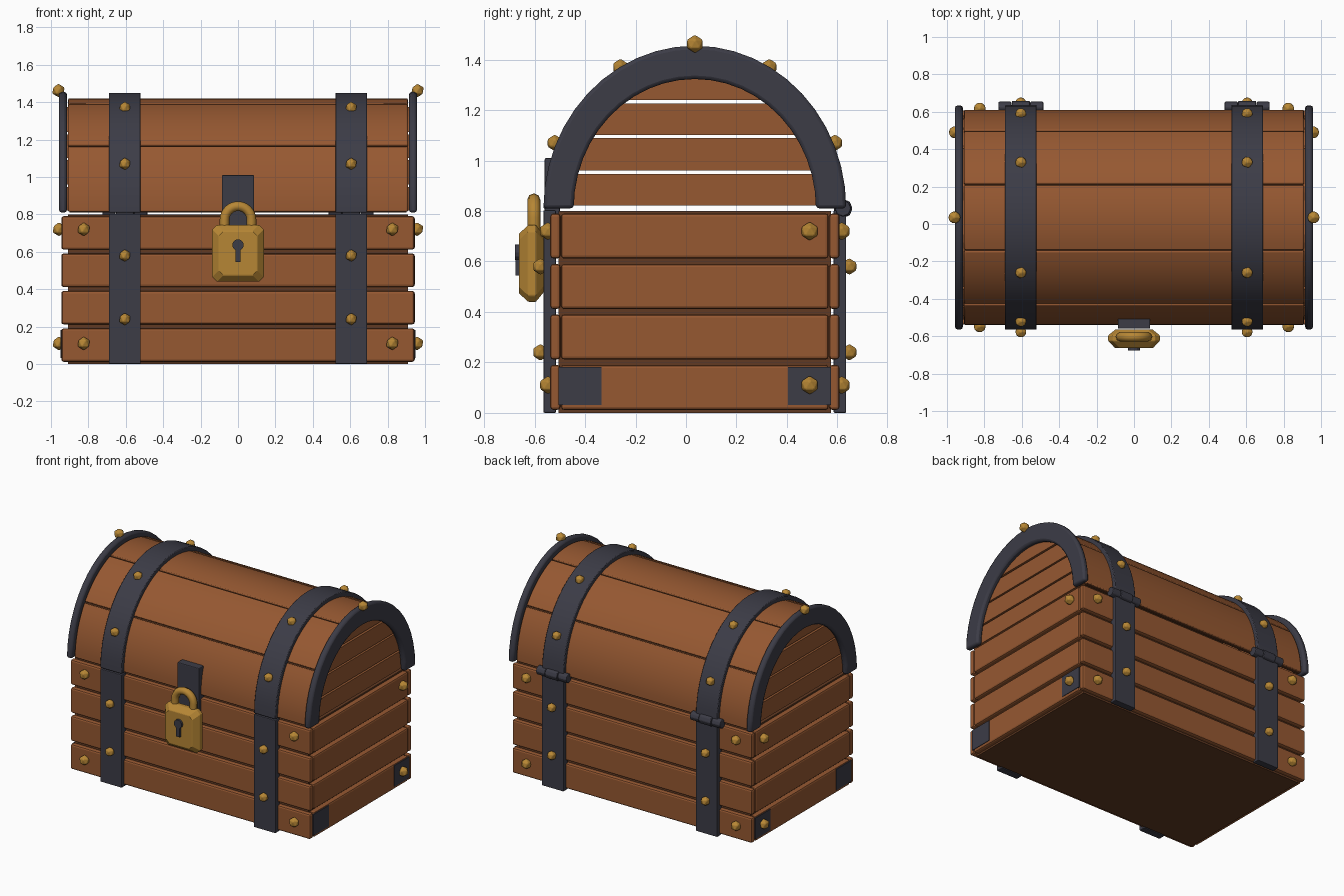
import bpy, bmesh, math
from mathutils import Vector

if "Cube" in bpy.data.objects:
    bpy.data.objects.remove(bpy.data.objects["Cube"])

def mat(name, rgb):
    m = bpy.data.materials.new(name)
    m.diffuse_color = (*rgb, 1)
    m.use_nodes = True
    m.node_tree.nodes["Principled BSDF"].inputs["Base Color"].default_value = m.diffuse_color
    return m

WOOD = mat("brown wood", (0.305, 0.098, 0.031))
DARK = mat("dark wood", (0.12, 0.042, 0.016))
IRON = mat("dark iron", (0.045, 0.045, 0.062))
GOLD = mat("gold", (0.47, 0.24, 0.035))

CY, SPRING = 0.035, 0.81        # depth centre and lid spring line

def finish(name, bm, material, bevel=0.0, smooth=False):
    bmesh.ops.recalc_face_normals(bm, faces=bm.faces)
    me = bpy.data.meshes.new(name)
    bm.to_mesh(me)
    bm.free()
    ob = bpy.data.objects.new(name, me)
    bpy.context.collection.objects.link(ob)
    me.materials.append(material)
    if bevel:
        mod = ob.modifiers.new("bevel", 'BEVEL')
        mod.width, mod.segments, mod.limit_method = bevel, 2, 'ANGLE'
        mod.angle_limit = math.radians(40)
    if smooth:
        bpy.ops.object.select_all(action='DESELECT')
        ob.select_set(True)
        bpy.context.view_layer.objects.active = ob
        bpy.ops.object.shade_smooth_by_angle(angle=math.radians(35))
    return ob

def box(name, lo, hi, material, bevel=0.0):
    bm = bmesh.new()
    bmesh.ops.create_cube(bm, size=1)
    for v in bm.verts:
        v.co = [l + (c + 0.5) * (h - l) for c, l, h in zip(v.co, lo, hi)]
    return finish(name, bm, material, bevel)

def prism(name, outline, x0, x1, material, bevel=0.0, smooth=False):
    """Extrude a (y, z) outline along x."""
    bm = bmesh.new()
    f = bm.faces.new([bm.verts.new((x0, y, z)) for y, z in outline])
    ext = bmesh.ops.extrude_face_region(bm, geom=[f])["geom"]
    bmesh.ops.translate(bm, vec=(x1 - x0, 0, 0),
                        verts=[g for g in ext if isinstance(g, bmesh.types.BMVert)])
    return finish(name, bm, material, bevel, smooth)

def arc(a, b, t0, t1, n):
    return [(CY - a * math.cos(t), SPRING + b * math.sin(t))
            for t in (math.radians(t0 + (t1 - t0) * i / n) for i in range(n + 1))]

def arch(name, outer, inner, t0, t1, n, x0, x1, material, bevel=0.0):
    outline = arc(*outer, t0, t1, n) + arc(*inner, t0, t1, n)[::-1]
    return prism(name, outline, x0, x1, material, bevel, True)

def cylinder(name, center, r, depth, sides, axis, material, bevel=0.0):
    bm = bmesh.new()
    bmesh.ops.create_cone(bm, cap_ends=True, segments=sides, radius1=r, radius2=r, depth=depth)
    q = Vector((0, 0, 1)).rotation_difference(Vector(axis))
    for v in bm.verts:
        v.co = q @ v.co + Vector(center)
    return finish(name, bm, material, bevel)

def stud(x, y, z, r=0.034):
    bm = bmesh.new()
    bmesh.ops.create_icosphere(bm, subdivisions=1, radius=r)
    bmesh.ops.translate(bm, vec=(x, y, z), verts=bm.verts)
    finish("stud", bm, GOLD, 0.004)

# Body core and horizontal planks
box("body_core", (-0.91, CY - 0.54, 0.0), (0.91, CY + 0.54, 0.80), DARK)
for i in range(4):
    z0, z1 = 0.012 + i * 0.2, 0.19 + i * 0.2
    for s in (-1, 1):
        ya, yb = sorted((CY + s * 0.533, CY + s * 0.573))
        box("long_plank", (-0.943, ya, z0), (0.943, yb, z1), WOOD, 0.012)
        xa, xb = sorted((s * 0.90, s * 0.945))
        box("end_plank", (xa, CY - 0.53, z0), (xb, CY + 0.53, z1), WOOD, 0.012)

# Lid: thin dark lining, five curved planks
arch("lid_lining", (0.562, 0.597), (0.545, 0.58), 0, 180, 30, -0.90, 0.90, DARK)
for i in range(5):
    arch("lid_plank", (0.575, 0.61), (0.548, 0.583), i * 36 + 0.4, i * 36 + 35.6, 8,
         -0.908, 0.908, WOOD, 0.006)

# Lid ends: stacked boards with open gaps, cut to the curve
for s in (-1, 1):
    for z0, z1 in ((0.822, 0.947), (0.96, 1.09), (1.102, 1.226), (1.24, 1.375)):
        t0, t1 = (math.degrees(math.asin((z - SPRING) / 0.583)) for z in (z0, z1))
        left = arc(0.546, 0.583, t0, t1, 4)
        right = [(2 * CY - y, z) for y, z in reversed(left)]
        prism("lid_end_board", left + right, s * 0.88, s * 0.917, WOOD)
    # Rounded iron rim over each lid end
    arch("lid_end_rim", (0.60, 0.645), (0.48, 0.513), 0, 180, 24,
         s * 0.915, s * 0.957, IRON, 0.014)

for s in (-1, 1):
    x0, x1, xc = s * 0.52, s * 0.69, s * 0.605
    # Iron straps over the lid and down the body
    arch("lid_strap", (0.60, 0.64), (0.56, 0.60), 0, 180, 24, x0, x1, IRON, 0.005)
    for d in (-1, 1):
        ya, yb = sorted((CY + d * 0.55, CY + d * 0.60))
        box("body_strap", (min(x0, x1), ya, 0), (max(x0, x1), yb, 0.803), IRON, 0.005)
        # Studs on straps, planks and lid
        for z in (0.24, 0.58):
            stud(xc, CY + d * 0.612, z)
        stud(xc, CY + d * 0.555, 1.07)
        stud(xc, CY + d * 0.295, 1.37)
        for z in (0.11, 0.72):
            stud(s * 0.825, CY + d * 0.582, z, 0.037)
        # Corner plates on the ends
        yc = CY + d * 0.455
        xa, xb = sorted((s * 0.941, s * 0.949))
        box("corner_plate", (xa, yc - 0.085, 0.032), (xb, yc + 0.085, 0.182), IRON)
    for z in (0.11, 0.72):
        stud(s * 0.957, 0.49, z, 0.038)
    stud(s * 0.96, CY, 1.462, 0.037)
    # Hinge knuckles
    for dx, r, w in ((-0.085, 0.033, 0.07), (0, 0.038, 0.096), (0.085, 0.033, 0.07)):
        cylinder("hinge_knuckle", (xc + dx, 0.622, 0.81), r, w, 8, (1, 0, 0), IRON, 0.006)

# Hasp plate
box("hasp", (-0.086, -0.56, 0.66), (0.086, -0.50, 1.01), IRON, 0.006)

# Padlock body: chamfered octagonal rings from back to front
bm = bmesh.new()
rings = []
for y, w, h in ((-0.565, 0.10, 0.115), (-0.595, 0.138, 0.152), (-0.625, 0.138, 0.152),
                (-0.662, 0.103, 0.118)):
    c = 0.025
    pts = [(w, h - c), (w - c, h), (c - w, h), (-w, h - c),
           (-w, c - h), (c - w, -h), (w - c, -h), (w, c - h)]
    rings.append([bm.verts.new((x, y, 0.592 + z)) for x, z in pts])
for a, b in zip(rings, rings[1:]):
    for i in range(8):
        bm.faces.new((a[i], a[(i + 1) % 8], b[(i + 1) % 8], b[i]))
bm.faces.new(rings[0])
bm.faces.new(rings[-1])
finish("padlock_body", bm, GOLD, 0.004)

# Shackle: tube swept over a half circle with short legs
cu = bpy.data.curves.new("shackle", 'CURVE')
cu.dimensions, cu.bevel_depth, cu.bevel_resolution = '3D', 0.026, 2
path = [(0.072, 0.70)] + [(0.072 * math.cos(math.pi * i / 12), 0.772 + 0.072 * math.sin(math.pi * i / 12))
                          for i in range(13)] + [(-0.072, 0.70)]
sp = cu.splines.new('POLY')
sp.points.add(len(path) - 1)
for p, (x, z) in zip(sp.points, path):
    p.co = (x, -0.603, z, 1)
cu.materials.append(GOLD)
bpy.context.collection.objects.link(bpy.data.objects.new("shackle", cu))

# Keyhole
cylinder("keyhole_round", (0, -0.667, 0.636), 0.031, 0.02, 12, (0, 1, 0), IRON)
box("keyhole_slot", (-0.014, -0.675, 0.545), (0.014, -0.655, 0.63), IRON)
